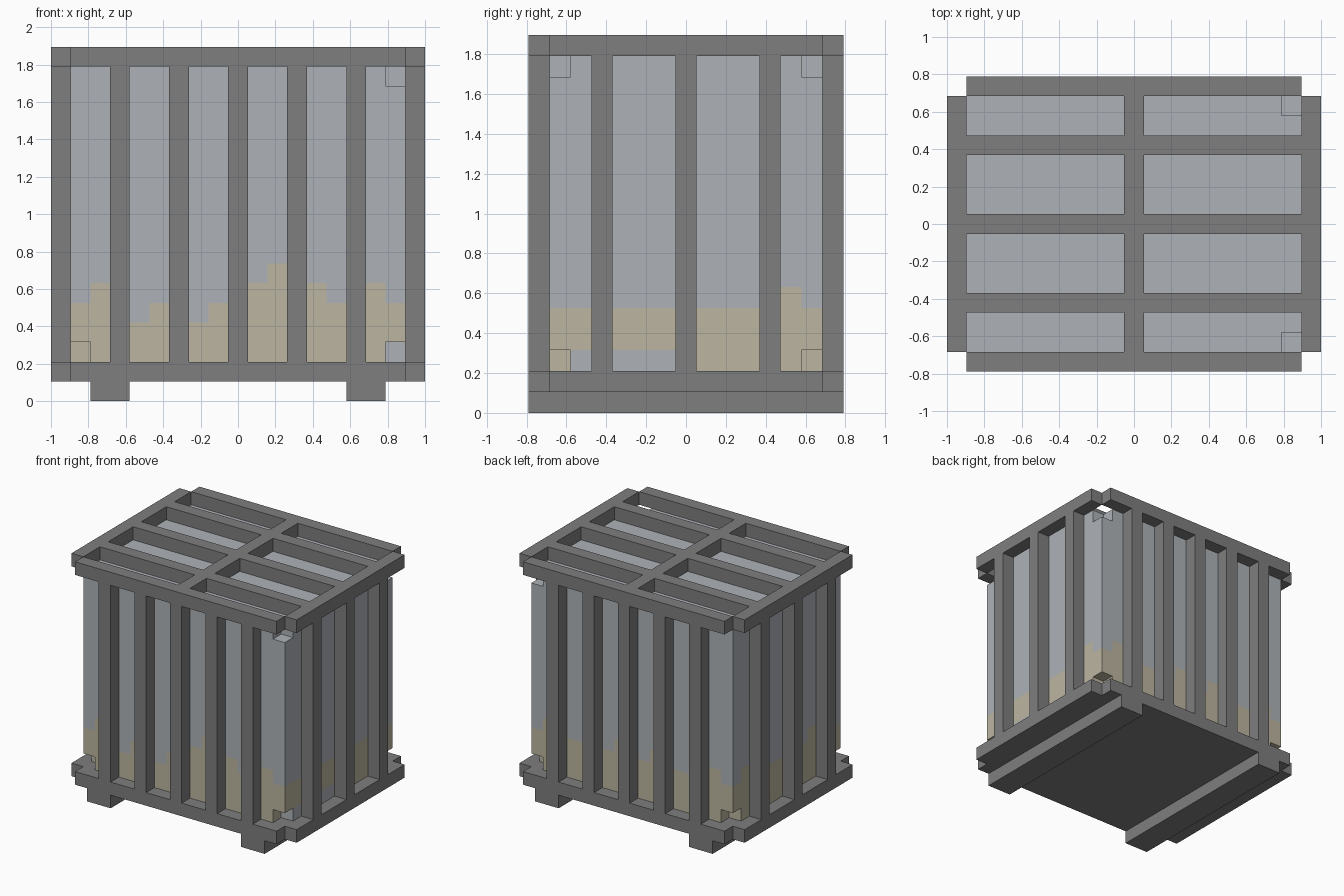
import bpy
import bmesh
from mathutils import Vector

if "Cube" in bpy.data.objects:
    bpy.data.objects.remove(bpy.data.objects["Cube"], do_unlink=True)

U = 2 / 19  # one block of the model


def make_material(name, color):
    mat = bpy.data.materials.new(name)
    mat.use_nodes = True
    rgba = (*color, 1)
    mat.diffuse_color = rgba
    mat.node_tree.nodes["Principled BSDF"].inputs["Base Color"].default_value = rgba
    return mat


METAL = make_material("grey_metal", (0.21, 0.21, 0.21))
GLASS = make_material("pale_glass", (0.42, 0.45, 0.48))
SAND = make_material("sand", (0.50, 0.46, 0.35))


def finish(name, bm, materials):
    mesh = bpy.data.meshes.new(name)
    bm.to_mesh(mesh)
    bm.free()
    for mat in materials:
        mesh.materials.append(mat)
    obj = bpy.data.objects.new(name, mesh)
    bpy.context.collection.objects.link(obj)
    return obj


def block(name, x, y, z):
    """Box spanning the given (low, high) ranges, in blocks."""
    bm = bmesh.new()
    bmesh.ops.create_cube(bm, size=1)
    for v in bm.verts:
        v.co = [U * (r[0] if c < 0 else r[1]) for c, r in zip(v.co, (x, y, z))]
    return finish(name, bm, [METAL])


def around(c):
    return (c - 0.5, c + 0.5)


LONG, WIDE = (-8.5, 8.5), (-6.5, 6.5)
RIM, BASE, WALL = (17, 18), (1, 2), (2, 17)

# Feet and solid base
for side, x in (("left", 6.5), ("right", -6.5)):
    block(f"{side}_foot", (x - 1, x + 1), (-7.5, 7.5), (0, 1))
block("base_plate", LONG, WIDE, BASE)

# Rims of the base and roof, open at the corners
for level, z in (("base", BASE), ("roof", RIM)):
    for side, s in (("front", -1), ("back", 1)):
        block(f"{level}_{side}_rim", LONG, around(7 * s), z)
    for side, s in (("left", 1), ("right", -1)):
        block(f"{level}_{side}_rim", around(9 * s), WIDE, z)

# Upright bars on all four sides
for side, s in (("front", -1), ("back", 1)):
    for n in range(-2, 3):
        block(f"{side}_bar", around(3 * n), around(7 * s), WALL)
for side, s in (("left", 1), ("right", -1)):
    for n in range(-1, 2):
        block(f"{side}_bar", around(9 * s), around(4 * n), WALL)

# Roof slats and centre beam
for n in range(-1, 2):
    block("roof_slat", LONG, around(4 * n), RIM)
ends = (-6.5, -4.5, -3.5, -0.5, 0.5, 3.5, 4.5, 6.5)
for low, high in zip(ends[::2], ends[1::2]):
    block("roof_beam", around(0), (low, high), RIM)

# Glass tank: solid blocks with missing corners, sand by column height
NX, NY, NZ = 17, 13, 15
FRONT, BACK = "34323223345443343", "34333343443333343"
LEFT, RIGHT = "3333333333343", "3334343333443"


def sand_height(i, j):
    if j == 0:
        return int(FRONT[i])
    if j == NY - 1:
        return int(BACK[i])
    return int(LEFT[j] if i > NX // 2 else RIGHT[j])


def is_sand(i, j, k):
    bare_patch = i == NX - 1 and 0 < j < 6 and k == 0
    return k < sand_height(i, j) and not bare_patch


cells = {(i, j, k) for i in range(NX) for j in range(NY) for k in range(NZ)}
for j in (0, NY - 1):
    cells -= {(0, j, 0), (NX - 1, j, 0), (NX - 1, j, NZ - 1)}

bm = bmesh.new()
origin = Vector((LONG[0], WIDE[0], WALL[0]))
for cell in sorted(cells):
    for axis in range(3):
        for sign in (-1, 1):
            step = [0, 0, 0]
            step[axis] = sign
            if tuple(c + s for c, s in zip(cell, step)) in cells:
                continue
            centre = origin + Vector(cell) + Vector((0.5, 0.5, 0.5)) + Vector(step) / 2
            a, b = Vector((0, 0, 0)), Vector((0, 0, 0))
            a[(axis + 1) % 3] = 0.5
            b[(axis + 2) % 3] = 0.5 * sign
            corners = (-a - b, a - b, a + b, b - a)
            face = bm.faces.new([bm.verts.new((centre + c) * U) for c in corners])
            face.material_index = int(is_sand(*cell))
bmesh.ops.remove_doubles(bm, verts=bm.verts, dist=U / 100)
bmesh.ops.dissolve_limit(bm, angle_limit=0.01, verts=bm.verts, edges=bm.edges,
                         delimit={"MATERIAL"})
finish("glass_tank", bm, [GLASS, SAND])
